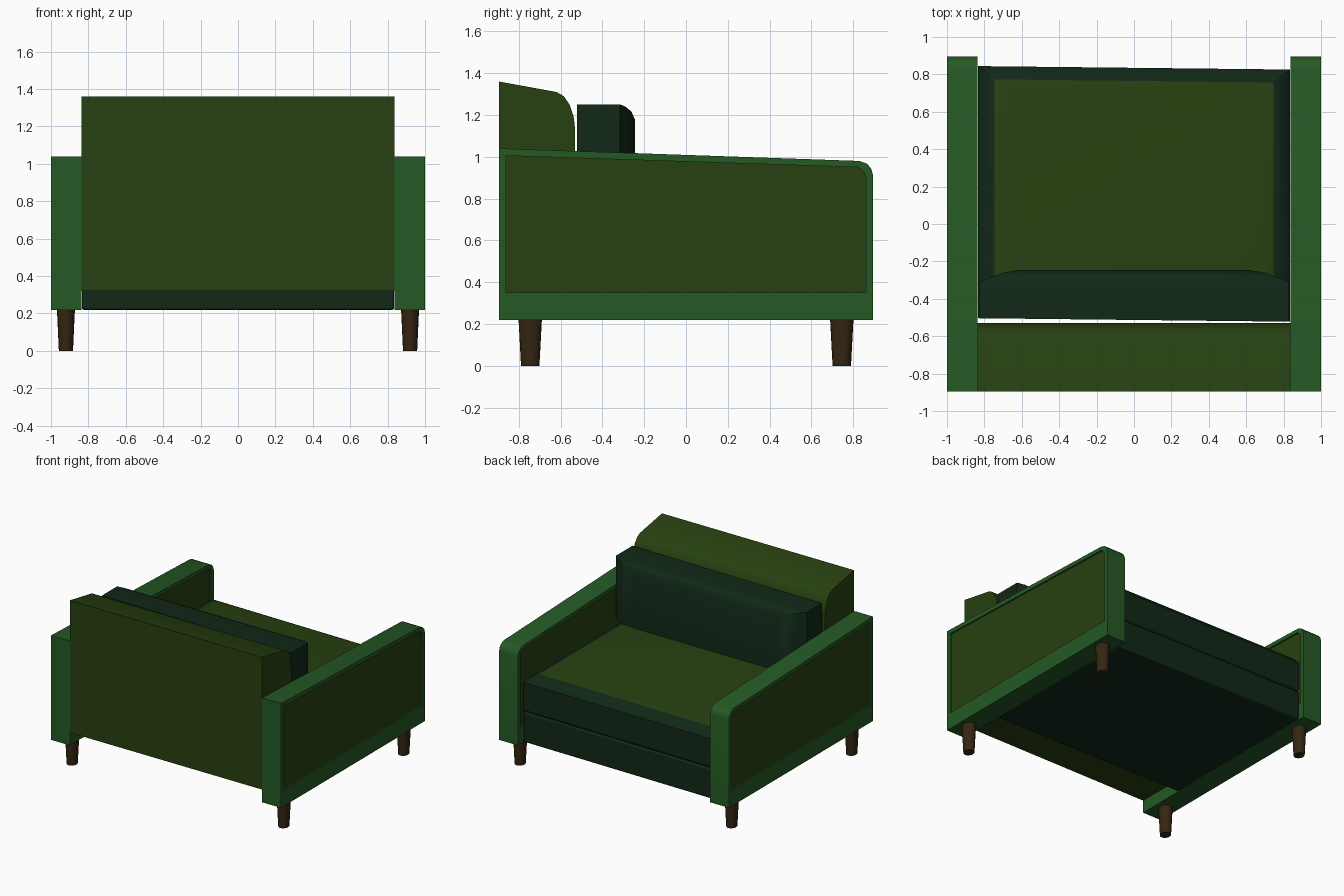
import bpy, bmesh

cube = bpy.data.objects.get("Cube")
if cube:
    bpy.data.objects.remove(cube, do_unlink=True)


def material(name, rgb):
    m = bpy.data.materials.new(name)
    m.use_nodes = True
    m.diffuse_color = (*rgb, 1)
    m.node_tree.nodes["Principled BSDF"].inputs["Base Color"].default_value = (*rgb, 1)
    return m


GREEN = material("frame green", (0.018, 0.1, 0.018))
OLIVE = material("olive fabric", (0.02, 0.051, 0.005))
DARK = material("dark green fabric", (0.0055, 0.021, 0.0085))
WOOD = material("dark wood", (0.036, 0.019, 0.006))


def loft(name, rings, mats, rule=None, bevel=0):
    """Join rings of equal length, cap both ends, colour faces by a rule."""
    bm = bmesh.new()
    loops = [[bm.verts.new(p) for p in ring] for ring in rings]
    n = len(loops[0])
    for a, b in zip(loops, loops[1:]):
        for i in range(n):
            j = (i + 1) % n
            bm.faces.new((a[i], a[j], b[j], b[i]))
    caps = [bm.faces.new(loops[0]), bm.faces.new(loops[-1])]
    bmesh.ops.recalc_face_normals(bm, faces=bm.faces[:])
    if rule:
        for f in bm.faces:
            f.material_index = int(rule(f, f in caps))
    mesh = bpy.data.meshes.new(name)
    bm.to_mesh(mesh)
    bm.free()
    ob = bpy.data.objects.new(name, mesh)
    bpy.context.collection.objects.link(ob)
    for m in mats:
        mesh.materials.append(m)
    if bevel:
        mod = ob.modifiers.new("soft edges", "BEVEL")
        mod.width, mod.segments = bevel, 2
    smooth(ob)
    return ob


def smooth(ob):
    bpy.ops.object.select_all(action="DESELECT")
    ob.select_set(True)
    bpy.context.view_layer.objects.active = ob
    bpy.ops.object.shade_smooth_by_angle(angle=0.5)


def slab(w, back, front, z, skew=0.011):
    """Rectangle at one height, its front and back edges slightly skewed."""
    corners = ((-w, back), (w, back), (w, front), (-w, front))
    return [(x, y - skew * x, z) for x, y in corners]


# Arms: rounded frame with a recessed fabric panel on both sides
outline = [(-.895, .22), (.895, .22), (.895, .91), (.885, .945),
           (.865, .967), (.83, .98), (-.895, 1.04)]
panel = [(-.86, .35), (.86, .35), (.86, .9), (.853, .925),
         (.84, .94), (.82, .95), (-.86, 1.005)]
HALF, RECESS = 0.082, 0.012
for side, label in ((1, "left"), (-1, "right")):
    cx = side * 0.918
    steps = [(panel, RECESS - HALF), (panel, -HALF), (outline, -HALF),
             (outline, HALF), (panel, HALF), (panel, HALF - RECESS)]
    rings = [[(cx + dx, y, z) for y, z in shape] for shape, dx in steps]
    loft(label + "_arm", rings, (GREEN, OLIVE), lambda f, cap: cap)

    # Tapered legs
    for y, end in ((-.745, "front"), (.745, "rear")):
        bpy.ops.mesh.primitive_cone_add(vertices=20, radius1=.044, radius2=.056,
                                        depth=.225, location=(side * .92, y, .1125))
        leg = bpy.context.object
        leg.name = f"{label}_{end}_leg"
        leg.scale.x = 0.86
        leg.data.materials.append(WOOD)
        smooth(leg)

# Backrest: sloping top that rolls over into the seat side
back = [(-.895, .32), (-.53, .32), (-.53, 1.13), (-.537, 1.19), (-.557, 1.25),
        (-.585, 1.29), (-.62, 1.31), (-.895, 1.36)]
loft("backrest", [[(x, y, z) for y, z in back] for x in (-.836, .836)], (OLIVE,))

# Seat base
loft("seat_base", [slab(.835, -.513, .835, z) for z in (.22, .455)], (DARK,), bevel=.01)

# Seat cushion: dark sides, olive crown
levels = [(.825, .825, .46), (.835, .835, .475), (.835, .835, .69),
          (.80, .81, .725), (.745, .765, .75), (.68, .71, .762)]
loft("seat_cushion", [slab(w, -.513, y, z) for w, y, z in levels], (DARK, OLIVE),
     lambda f, cap: f.calc_center_median().z > .751 and f.normal.z > .5)

# Back cushion: front edges rounded off at the sides and top
slices = [(-.513, .83, 1.25, .011), (-.315, .83, 1.25, 0), (-.29, .78, 1.24, 0),
          (-.26, .70, 1.215, 0), (-.245, .61, 1.18, 0)]
loft("back_cushion",
     [[(x, y - skew * x, z) for x, z in ((-w, .75), (w, .75), (w, top), (-w, top))]
      for y, w, top, skew in slices], (DARK,))
